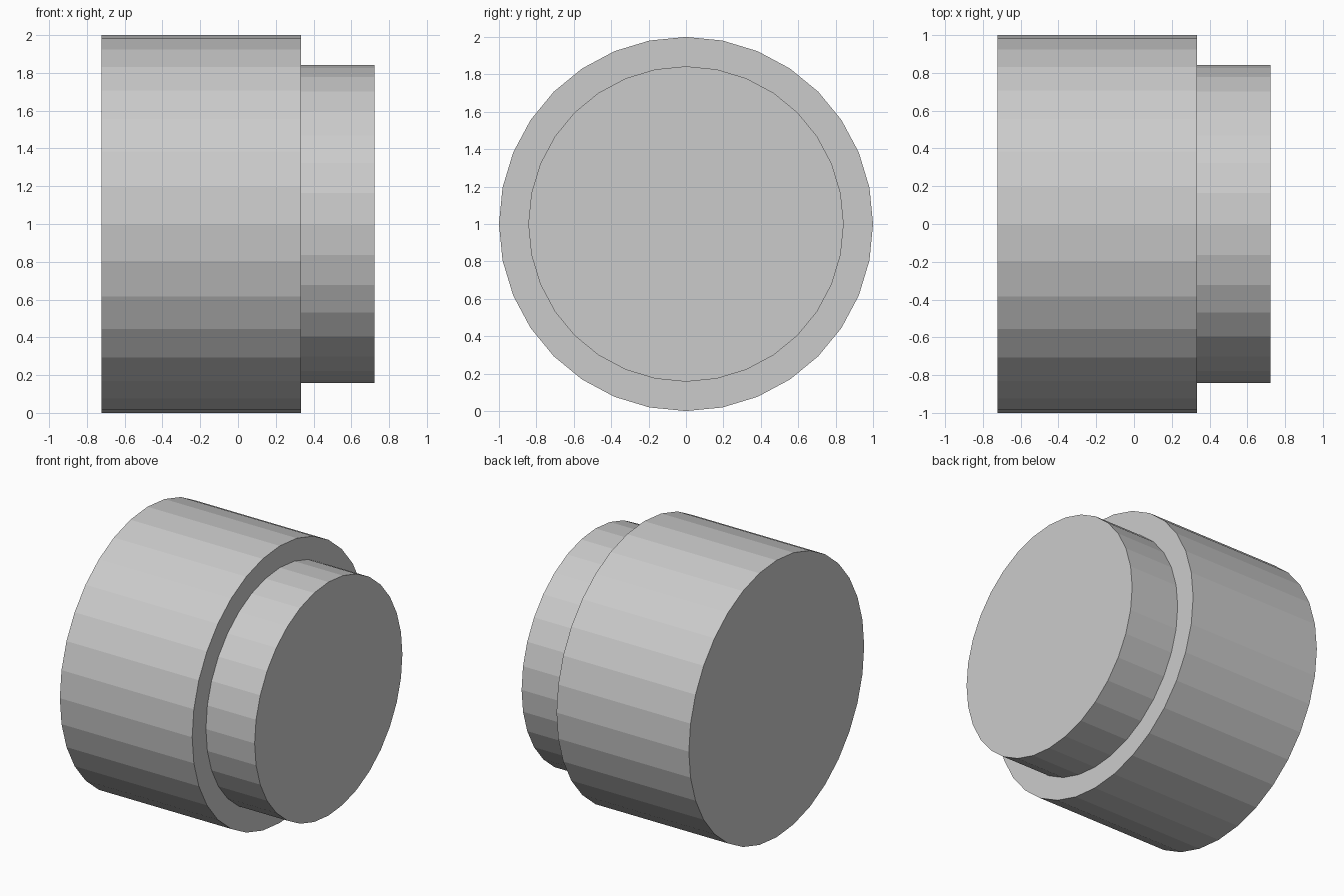
import bpy, bmesh
from math import sin, cos, tau

if "Cube" in bpy.data.objects:
    bpy.data.objects.remove(bpy.data.objects["Cube"])

SIDES = 32
# (x, radius) of each ring along the stepped plug
PROFILE = [(-0.723, 1.0), (0.334, 1.0), (0.334, 0.843), (0.723, 0.843)]

bm = bmesh.new()
rings = [[bm.verts.new((x, r * cos(tau * i / SIDES), 1 + r * sin(tau * i / SIDES)))
          for i in range(SIDES)] for x, r in PROFILE]

# Side walls and the shoulder step
for a, b in zip(rings, rings[1:]):
    for i in range(SIDES):
        j = (i + 1) % SIDES
        bm.faces.new((a[i], a[j], b[j], b[i]))

# Flat end faces
bm.faces.new(rings[0])
bm.faces.new(rings[-1])
bmesh.ops.recalc_face_normals(bm, faces=bm.faces)

mesh = bpy.data.meshes.new("stepped_cylinder")
bm.to_mesh(mesh)
bm.free()
bpy.context.collection.objects.link(bpy.data.objects.new("stepped_cylinder", mesh))
